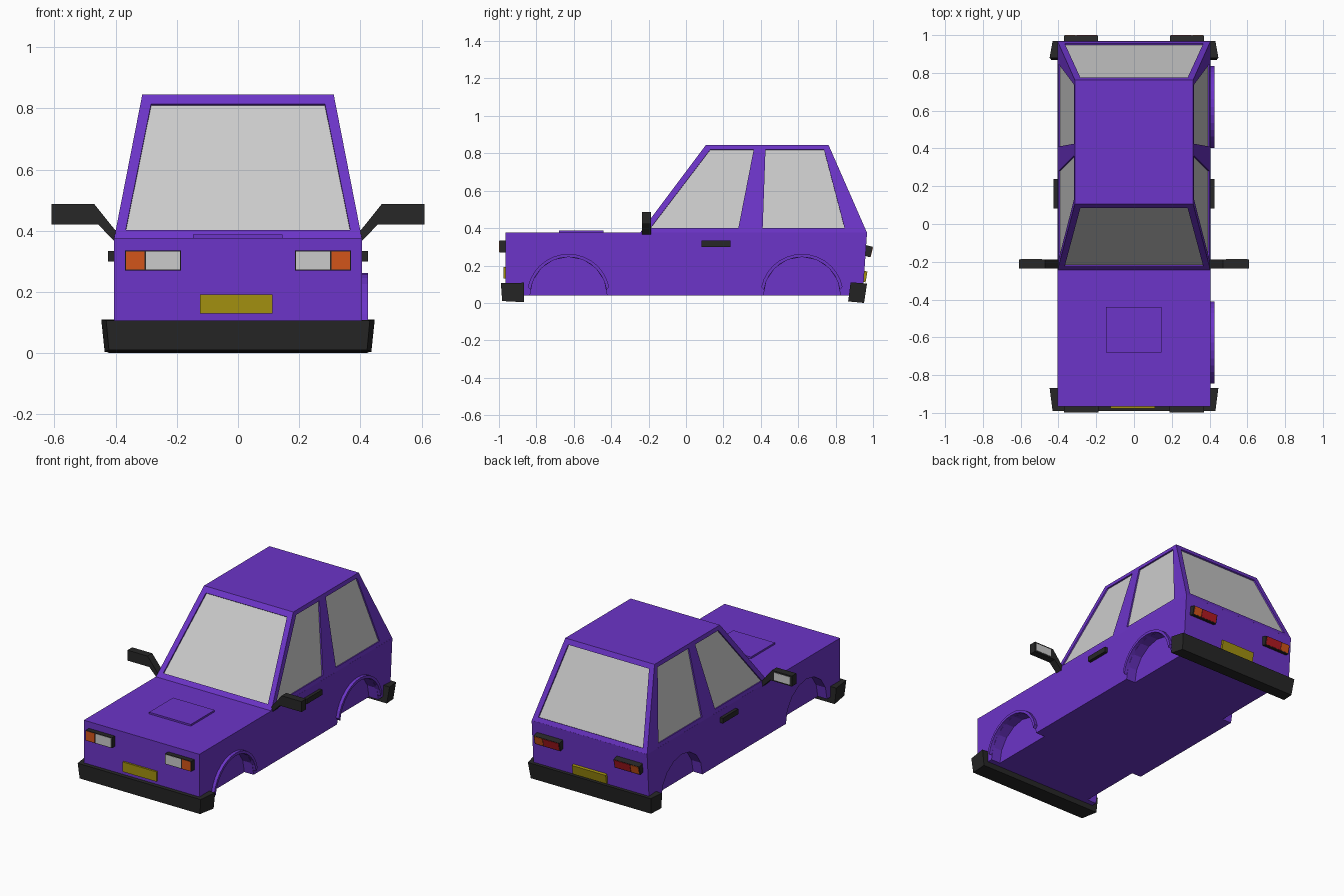
import bpy, bmesh, math
from mathutils import Vector as V

if "Cube" in bpy.data.objects:
    bpy.data.objects.remove(bpy.data.objects["Cube"])


def material(name, rgb):
    m = bpy.data.materials.new(name)
    m.diffuse_color = (*rgb, 1)
    m.use_nodes = True
    m.node_tree.nodes["Principled BSDF"].inputs["Base Color"].default_value = m.diffuse_color
    return m


PAINT = material("paint", (0.15, 0.035, 0.58))
BLACK = material("black_trim", (0.02, 0.02, 0.02))
ORANGE = material("orange_lens", (0.65, 0.09, 0.01))
RED = material("red_lens", (0.45, 0.01, 0.015))
YELLOW = material("plate_yellow", (0.36, 0.28, 0.005))


def loft(name, a, b, mat=None, mirror=False):
    """Closed solid between two rings of points."""
    bm = bmesh.new()
    ra, rb = [[bm.verts.new(p) for p in r] for r in (a, b)]
    n = len(ra)
    bm.faces.new(ra)
    bm.faces.new(rb[::-1])
    for i in range(n):
        j = (i + 1) % n
        bm.faces.new((ra[j], ra[i], rb[i], rb[j]))
    bmesh.ops.recalc_face_normals(bm, faces=bm.faces)
    me = bpy.data.meshes.new(name)
    bm.to_mesh(me)
    bm.free()
    ob = bpy.data.objects.new(name, me)
    bpy.context.collection.objects.link(ob)
    if mat:
        me.materials.append(mat)
    if mirror:
        ob.modifiers.new("mirror", "MIRROR")
    return ob


def prism(name, yz, x0, x1, mat=None, mirror=False):
    """Side profile extruded across x."""
    return loft(name, [(x0, y, z) for y, z in yz], [(x1, y, z) for y, z in yz], mat, mirror)


def rect(y0, y1, z0, z1):
    return [(y0, z0), (y1, z0), (y1, z1), (y0, z1)]


def cut(ob, cutter):
    cutter.hide_render = True
    mod = ob.modifiers.new("cut", "BOOLEAN")
    mod.object, mod.operation, mod.solver = cutter, "DIFFERENCE", "EXACT"
    bpy.context.view_layer.objects.active = ob
    bpy.ops.object.modifier_apply(modifier=mod.name)
    bpy.data.objects.remove(cutter)


# lower body with four wheel wells
body = prism("lower_body", [(-0.965, 0.04), (0.945, 0.04), (0.968, 0.377), (-0.965, 0.377)],
             -0.405, 0.405, PAINT)


def arc(cy, r, a0, a1, n):
    return [(cy + r * math.cos(math.radians(a0 + (a1 - a0) * i / n)),
             0.04 + r * math.sin(math.radians(a0 + (a1 - a0) * i / n))) for i in range(n + 1)]


for cy in (-0.628, 0.62):
    for s in (-1, 1):
        cut(body, prism("well_cutter", arc(cy, 0.206, 0, 337.5, 15), s * 0.34, s * 0.5))
    # arch flares exist on the right side only
    prism("wheel_arch_flare", arc(cy, 0.222, 12, 168, 14) + arc(cy, 0.205, 172, 8, 14),
          0.395, 0.425, PAINT)

# cabin
Z0, Z1 = 0.375, 0.845
cabin = loft("cabin",
             [(-0.405, -0.246, Z0), (0.405, -0.246, Z0), (0.405, 0.968, Z0), (-0.405, 0.968, Z0)],
             [(-0.313, 0.107, Z1), (0.313, 0.107, Z1), (0.313, 0.762, Z1), (-0.313, 0.762, Z1)],
             PAINT)


def window(name, pts):
    """Recess a flat outline into the cabin and lay glass in it."""
    pts = [V(p) for p in pts]
    n = (pts[1] - pts[0]).cross(pts[2] - pts[0]).normalized()
    if n.dot(pts[0] - V((0, 0.4, 0.4))) < 0:
        n = -n
    cut(cabin, loft("window_cutter", [p + n * 0.03 for p in pts], [p - n * 0.012 for p in pts]))
    loft(name, [p - n * 0.009 for p in pts], [p - n * 0.014 for p in pts])


def slope(z, low, high):
    return low + (high - low) * (z - Z0) / (Z1 - Z0)


for name, low, high in (("windshield", -0.246, 0.107), ("rear_window", 0.968, 0.762)):
    window(name, [(x, slope(z, low, high), z) for x, z in
                  ((-0.367, 0.403), (0.367, 0.403), (0.284, 0.815), (-0.284, 0.815))])
for s in (-1, 1):
    for name, yz in (("front_side_window", [(-0.19, 0.4), (0.28, 0.4), (0.362, 0.82), (0.13, 0.82)]),
                     ("rear_side_window", [(0.41, 0.4), (0.848, 0.4), (0.738, 0.82), (0.425, 0.82)])):
        window(name, [(s * slope(z, 0.405, 0.313), y, z) for y, z in yz])

# hood panel and door handles
prism("hood_panel", rect(-0.68, -0.44, 0.37, 0.388), -0.147, 0.145, PAINT)
prism("door_handle", rect(0.083, 0.237, 0.3, 0.333), 0.395, 0.425, BLACK, True)


# bumpers, slightly wider towards the wheels and the top
def bumper(name, outer, inner):
    rings = []
    for (yb, zb), (yt, zt), wb, wt in ((*outer, 0.422, 0.431), (*inner, 0.436, 0.447)):
        rings.append([(-wb, yb, zb), (wb, yb, zb), (wt, yt, zt), (-wt, yt, zt)])
    loft(name, *rings, BLACK)


bumper("front_bumper", ((-0.983, 0.01), (-0.99, 0.107)), ((-0.867, 0.004), (-0.867, 0.108)))
bumper("rear_bumper", ((0.952, 0.0), (0.968, 0.104)), ((0.867, 0.008), (0.88, 0.11)))

# front lights
prism("headlight_housing", rect(-0.997, -0.96, 0.27, 0.335), 0.187, 0.37, BLACK, True)
prism("headlight_lens", rect(-0.999, -0.99, 0.273, 0.332), 0.19, 0.3, None, True)
prism("front_indicator", rect(-0.999, -0.99, 0.273, 0.332), 0.306, 0.366, ORANGE, True)

# rear lights, tilted with the tail
prism("tail_light_housing", [(0.952, 0.253), (0.985, 0.244), (0.998, 0.3), (0.96, 0.31)],
      0.19, 0.37, BLACK, True)
lens = [(0.98, 0.25), (0.988, 0.249), (1.0, 0.297), (0.992, 0.299)]
prism("tail_lens", lens, 0.196, 0.305, RED, True)
prism("rear_indicator", lens, 0.309, 0.364, ORANGE, True)

# number plates, left blank
prism("front_plate", rect(-0.977, -0.96, 0.13, 0.192), -0.125, 0.112, YELLOW)
prism("rear_plate", [(0.945, 0.112), (0.96, 0.11), (0.97, 0.168), (0.95, 0.172)],
      -0.115, 0.122, YELLOW)

# wing mirrors: head and arm in one outline, glass facing back
outline = [(0.61, 0.487), (0.47, 0.487), (0.4, 0.4), (0.4, 0.362), (0.458, 0.421), (0.61, 0.421)]
loft("wing_mirror", [(x, -0.235, z) for x, z in outline],
     [(x, -0.188, z) for x, z in outline], BLACK, True)
prism("mirror_glass", rect(-0.195, -0.186, 0.43, 0.478), 0.487, 0.6, None, True)
